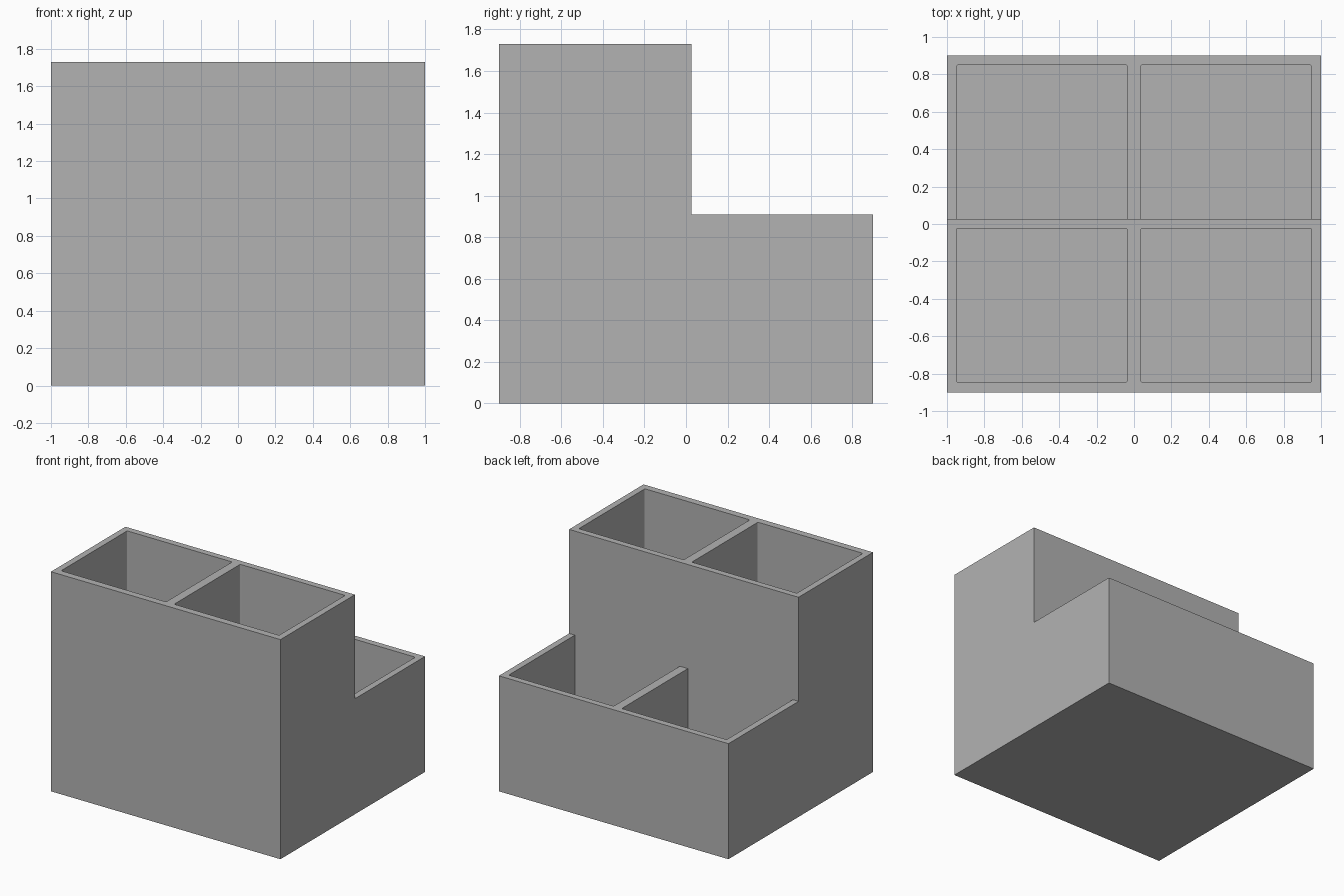
import bpy, bmesh

cube = bpy.data.objects.get("Cube")
if cube:
    bpy.data.objects.remove(cube, do_unlink=True)

FLOOR, LOW, HIGH = 0.05, 0.91, 1.73
STEP = 0.027

grey = bpy.data.materials.new("light_grey")
grey.use_nodes = True
colour = (0.45, 0.45, 0.45, 1)
grey.diffuse_color = colour
grey.node_tree.nodes["Principled BSDF"].inputs["Base Color"].default_value = colour


def make_object(name, bm):
    bmesh.ops.recalc_face_normals(bm, faces=bm.faces)
    mesh = bpy.data.meshes.new(name)
    bm.to_mesh(mesh)
    bm.free()
    mesh.materials.append(grey)
    obj = bpy.data.objects.new(name, mesh)
    bpy.context.collection.objects.link(obj)
    return obj


def prism(bm, points, offset):
    """Extrude a closed outline by an offset."""
    face = bm.faces.new([bm.verts.new(p) for p in points])
    ext = bmesh.ops.extrude_face_region(bm, geom=[face])["geom"]
    bmesh.ops.translate(bm, vec=offset,
                        verts=[v for v in ext if isinstance(v, bmesh.types.BMVert)])


# Stepped outer body: L-shaped side profile drawn across the width
bm = bmesh.new()
outline = [(-0.9, 0), (0.9, 0), (0.9, LOW), (STEP, LOW), (STEP, HIGH), (-0.9, HIGH)]
prism(bm, [(-1, y, z) for y, z in outline], (2, 0, 0))
body = make_object("stepped_organizer", bm)

# Four pockets: tall pair in front, low pair behind the step
bm = bmesh.new()
for side in (-1, 1):
    for y0, y1, top in ((-0.845, -0.023, HIGH), (STEP, 0.85, LOW)):
        xa, xb = side * 0.035, side * 0.95
        prism(bm, [(xa, y0, FLOOR), (xb, y0, FLOOR), (xb, y1, FLOOR), (xa, y1, FLOOR)],
              (0, 0, top + 0.1 - FLOOR))

# Slightly rounded pocket corners, square where a pocket meets the step wall
corners = [e for e in bm.edges
           if abs(e.verts[0].co.z - e.verts[1].co.z) > 0.5
           and abs(e.verts[0].co.y - STEP) > 0.01]
bmesh.ops.bevel(bm, geom=corners, offset=0.01, segments=3, profile=0.5, affect='EDGES')
cutter = make_object("pocket_cutter", bm)
cutter.hide_render = True

# Cut the pockets out and discard the cutter
mod = body.modifiers.new("pockets", 'BOOLEAN')
mod.operation = 'DIFFERENCE'
mod.solver = 'EXACT'
mod.object = cutter
bpy.context.view_layer.objects.active = body
body.select_set(True)
bpy.ops.object.modifier_apply(modifier=mod.name)
bpy.data.objects.remove(cutter, do_unlink=True)
